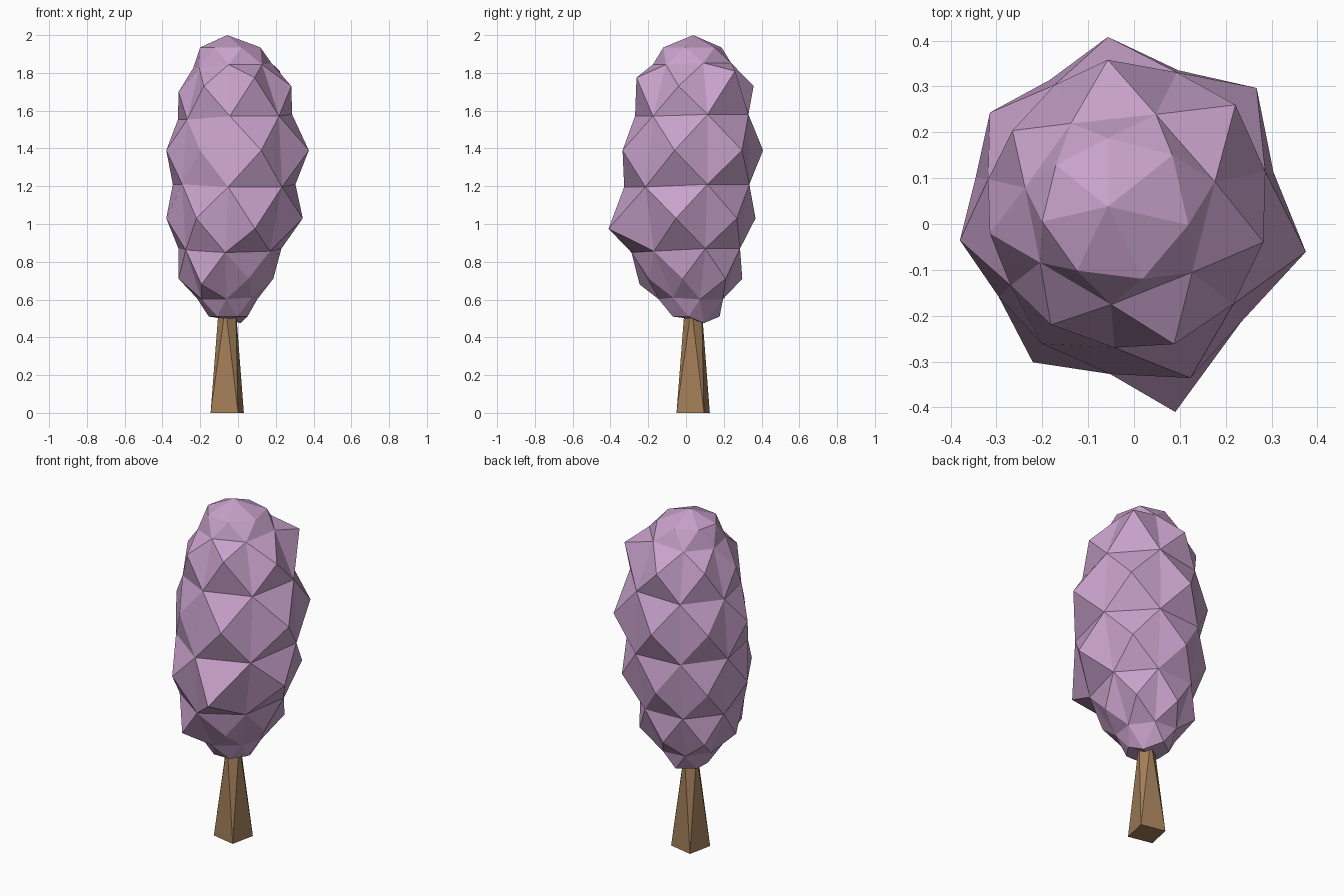
import bpy, bmesh, math

if "Cube" in bpy.data.objects:
    bpy.data.objects.remove(bpy.data.objects["Cube"])

CX, CY = -0.057, 0.038   # tree axis


def material(name, rgb):
    m = bpy.data.materials.new(name)
    m.diffuse_color = (*rgb, 1)
    m.use_nodes = True
    m.node_tree.nodes["Principled BSDF"].inputs["Base Color"].default_value = m.diffuse_color
    return m


def polar(r, deg, z):
    a = math.radians(deg)
    return (CX + r * math.cos(a), CY + r * math.sin(a), z)


def finish(bm, name, mat):
    bmesh.ops.recalc_face_normals(bm, faces=bm.faces)
    me = bpy.data.meshes.new(name)
    bm.to_mesh(me)
    bm.free()
    me.materials.append(mat)
    ob = bpy.data.objects.new(name, me)
    bpy.context.collection.objects.link(ob)
    return ob


# trunk: tapered square twisted by an eighth turn (antiprism)
bm = bmesh.new()
low = [bm.verts.new(polar(0.105, 33 + 90 * k, 0)) for k in range(4)]
top = [bm.verts.new(polar(0.046, 78 + 90 * k, 0.56)) for k in range(4)]
for k in range(4):
    n = (k + 1) % 4
    bm.faces.new((low[k], low[n], top[k]))
    bm.faces.new((low[n], top[n], top[k]))
bm.faces.new(low[::-1])
bm.faces.new(top)
finish(bm, "trunk", material("bark", (0.36, 0.21, 0.10)))

# crown: uneven seven-sided rings, radii clockwise from the back
N = 7
rings = [
    (1.935, [.15, .18, .18, .175, .155, .147, .145]),
    (1.73, [.32, .356, .348, .333, .286, .264, .266]),
    (1.39, [.37, .415, .443, .415, .332, .331, .329]),
    (1.03, [.33, .37, .41, .473, .377, .331, .32]),
    (0.71, [.26, .275, .25, .26, .315, .264, .26]),
    (0.51, [.14, .09, .11, .12, .12, .10, .12]),
]
bm = bmesh.new()
A = [[bm.verts.new(polar(r, 90 - 360 / N * j, z)) for j, r in enumerate(radii)]
     for z, radii in rings]
# the few corners that stray from their ring
for i, j, z in ((1, 1, 1.81), (1, 3, 1.775), (1, 5, 1.70), (3, 3, 0.975),
                (4, 4, 0.68), (5, 1, 0.475)):
    A[i][j].co.z = z
A[3][3].co.x = 0.09
A[3][3].co.y = -0.41

# centre point of every ring panel
B = []
for i in range(len(A) - 1):
    row = []
    for j in range(N):
        quad = (A[i][j], A[i][(j + 1) % N], A[i + 1][j], A[i + 1][(j + 1) % N])
        row.append(bm.verts.new(sum((v.co for v in quad[1:]), quad[0].co.copy()) / 4))
    B.append(row)

tip = bm.verts.new((CX, CY, 2.0))
base = bm.verts.new((CX, CY, 0.495))
last = len(A) - 1
for j in range(N):
    n = (j + 1) % N
    # caps
    bm.faces.new((tip, A[0][j], A[0][n]))
    bm.faces.new((A[0][n], A[0][j], B[0][j]))
    bm.faces.new((base, A[last][n], A[last][j]))
    bm.faces.new((A[last][j], A[last][n], B[-1][j]))
    # upright diamonds
    for i in range(last):
        bm.faces.new((A[i][j], B[i][j - 1], B[i][j]))
        bm.faces.new((A[i + 1][j], B[i][j], B[i][j - 1]))
    # wide diamonds
    for i in range(1, last):
        bm.faces.new((A[i][j], B[i][j], B[i - 1][j]))
        bm.faces.new((A[i][n], B[i - 1][j], B[i][j]))
finish(bm, "crown", material("foliage", (0.58, 0.36, 0.60)))
